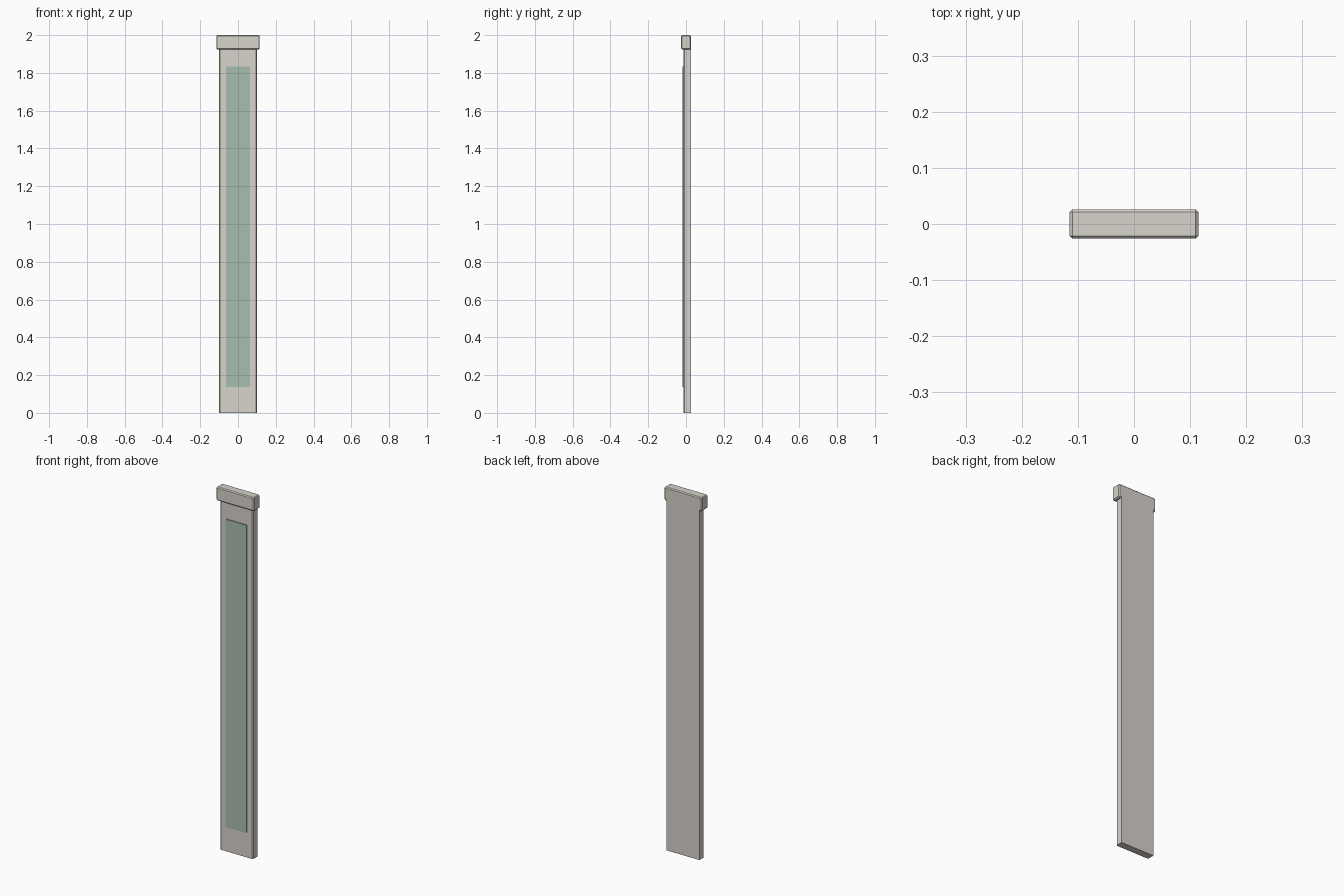
import bpy, bmesh

if "Cube" in bpy.data.objects:
    bpy.data.objects.remove(bpy.data.objects["Cube"])

def material(name, color):
    m = bpy.data.materials.new(name)
    m.diffuse_color = (*color, 1.0)
    m.use_nodes = True
    m.node_tree.nodes["Principled BSDF"].inputs["Base Color"].default_value = m.diffuse_color
    return m

stone = material("warm grey stone", (0.686, 0.655, 0.604))
green = material("muted green", (0.397, 0.515, 0.434))

def box(name, lo, hi, mat, bevel=0.0, keep=None):
    """Box between two corners; bevels the edges accepted by keep(edge)."""
    bm = bmesh.new()
    bmesh.ops.create_cube(bm, size=1.0)
    for v in bm.verts:
        for i in range(3):
            v.co[i] = lo[i] if v.co[i] < 0 else hi[i]
    if bevel:
        edges = [e for e in bm.edges if keep(e)]
        bmesh.ops.bevel(bm, geom=edges, offset=bevel, segments=1,
                        affect='EDGES', profile=0.5)
    bmesh.ops.recalc_face_normals(bm, faces=bm.faces)
    me = bpy.data.meshes.new(name)
    bm.to_mesh(me)
    bm.free()
    me.materials.append(mat)
    ob = bpy.data.objects.new(name, me)
    bpy.context.collection.objects.link(ob)
    return ob

BACK = 0.026

def front_vertical(e):
    a, b = e.verts
    return abs(a.co.z - b.co.z) > 1 and a.co.y < 0

# Tall flat shaft, chamfered on its two front corners
box("pilaster_shaft", (-0.1, -0.0135, 0.0), (0.1, BACK, 1.93), stone,
    0.005, front_vertical)

# Overhanging cap, bevelled all round, flush with the shaft at the back
box("pilaster_cap", (-0.115, -0.026, 1.925), (0.115, BACK, 2.0), stone,
    0.005, lambda e: True)

# Thin raised green panel on the front
box("front_panel", (-0.064, -0.019, 0.137), (0.064, -0.0130, 1.833), green)
